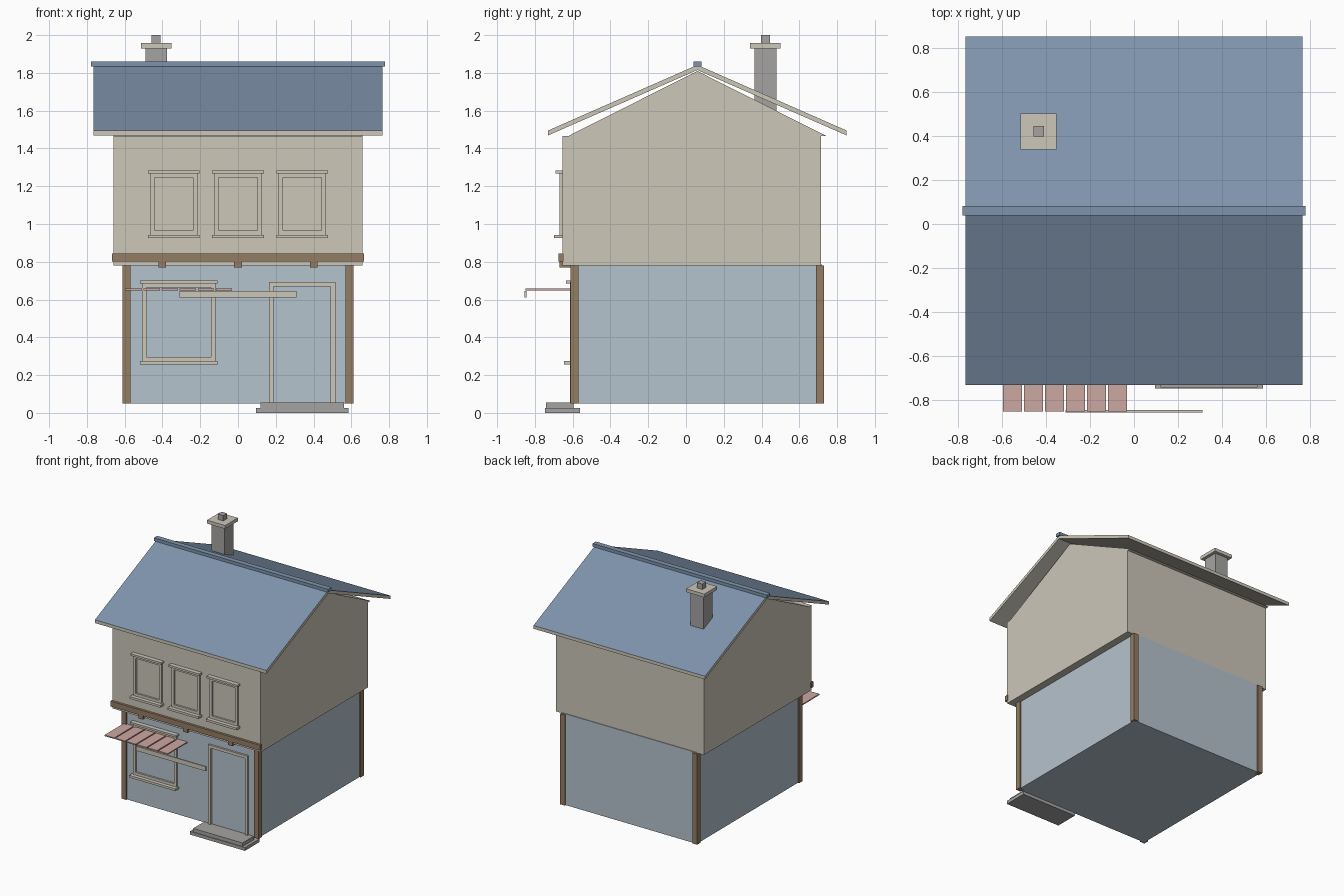
import bpy

if "Cube" in bpy.data.objects:
    bpy.data.objects.remove(bpy.data.objects["Cube"], do_unlink=True)


def material(name, hex_code):
    """Flat material from an sRGB hex code."""
    def linear(c):
        return c / 12.92 if c <= 0.04045 else ((c + 0.055) / 1.055) ** 2.4
    rgb = [linear(int(hex_code[i:i + 2], 16) / 255) for i in (0, 2, 4)]
    m = bpy.data.materials.new(name)
    m.use_nodes = True
    m.diffuse_color = (*rgb, 1)
    m.node_tree.nodes["Principled BSDF"].inputs["Base Color"].default_value = (*rgb, 1)
    return m


CREAM = material("cream plaster", "ccc7b9")
BLUE = material("pale blue wall", "b5c3cd")
TIMBER = material("brown timber", "957d64")
ROOF = material("slate blue roof", "7f94ac")
STONE = material("grey stone", "a5a4a2")
PINK = material("pink awning", "cda8a2")


def extrude(name, profile, x0, x1, *mats):
    """Extrude a (y, z) outline along x."""
    n = len(profile)
    verts = [(x, y, z) for x in (x0, x1) for y, z in profile]
    faces = [list(range(n))[::-1], list(range(n, 2 * n))]
    faces += [(i, (i + 1) % n, (i + 1) % n + n, i + n) for i in range(n)]
    mesh = bpy.data.meshes.new(name)
    mesh.from_pydata(verts, [], faces)
    mesh.update()
    for m in mats:
        mesh.materials.append(m)
    obj = bpy.data.objects.new(name, mesh)
    bpy.context.scene.collection.objects.link(obj)
    return obj


def box(name, x, y, z, mat):
    """Box from its (low, high) extents."""
    outline = [(y[0], z[0]), (y[1], z[0]), (y[1], z[1]), (y[0], z[1])]
    return extrude(name, outline, x[0], x[1], mat)


def frame(name, x, y, z, t, bottom=True):
    """Rectangular trim made of bars of width t."""
    box(name + "_left_jamb", (x[1] - t, x[1]), y, z, CREAM)
    box(name + "_right_jamb", (x[0], x[0] + t), y, z, CREAM)
    inner = (x[0] + t, x[1] - t)
    box(name + "_head", inner, y, (z[1] - t, z[1]), CREAM)
    if bottom:
        box(name + "_foot", inner, y, (z[0], z[0] + t), CREAM)


def window(name, x, wall, z):
    """Framed window with a lintel and a deeper sill."""
    frame(name, x, (wall - 0.015, wall + 0.01), z, 0.022)
    wide = (x[0] - 0.012, x[1] + 0.012)
    box(name + "_lintel", wide, (wall - 0.035, wall + 0.01), (z[1], z[1] + 0.016), CREAM)
    box(name + "_sill", wide, (wall - 0.045, wall + 0.01), (z[0] - 0.018, z[0]), CREAM)


# Two storeys and the gable
box("ground_floor", (-0.6, 0.6), (-0.6, 0.72), (0.05, 0.785), BLUE)
box("upper_floor", (-0.66, 0.66), (-0.655, 0.715), (0.78, 1.465), CREAM)
RIDGE_Y = 0.06
extrude("gable", [(RIDGE_Y - 0.685, 1.465), (RIDGE_Y + 0.685, 1.465), (RIDGE_Y, 1.81)],
        -0.66, 0.66, CREAM)

# Corner posts
for side, x in (("right", -0.59), ("left", 0.59)):
    for end, y in (("front", -0.59), ("back", 0.71)):
        box(f"{end}_{side}_post", (x - 0.021, x + 0.021), (y - 0.021, y + 0.021),
            (0.05, 0.78), TIMBER)

# Jetty beam and brackets
box("jetty_beam", (-0.667, 0.667), (-0.674, -0.645), (0.802, 0.845), TIMBER)
for i, x in enumerate((-0.4, 0, 0.4)):
    box(f"jetty_bracket_{i + 1}", (x - 0.02, x + 0.02), (-0.67, -0.6), (0.77, 0.803), TIMBER)

# Roof slopes, with slate on the top faces only
for name, s in (("front_roof", -1), ("back_roof", 1)):
    eave = RIDGE_Y + s * 0.79
    outline = [(RIDGE_Y, 1.815), (eave, 1.469), (eave, 1.495), (RIDGE_Y, 1.842)]
    if s < 0:
        outline.reverse()
    slope = extrude(name, outline, -0.765, 0.765, CREAM, ROOF)
    for face in slope.data.polygons:
        if face.normal.z > 0.5:
            face.material_index = 1
box("ridge_cap", (-0.777, 0.777), (RIDGE_Y - 0.021, RIDGE_Y + 0.021), (1.834, 1.859), ROOF)

# Chimney
cx, cy = -0.433, 0.42
for name, r, z, mat in (("chimney_stack", 0.058, (1.46, 1.93), STONE),
                        ("chimney_cap", 0.081, (1.93, 1.957), CREAM),
                        ("chimney_pot", 0.024, (1.957, 2.0), STONE)):
    box(name, (cx - r, cx + r), (cy - r, cy + r), z, mat)

# Windows
for i, x in enumerate((-0.34, 0, 0.34)):
    window(f"upper_window_{i + 1}", (x - 0.125, x + 0.125), -0.655, (0.943, 1.268))
window("shop_window", (-0.507, -0.12), -0.6, (0.275, 0.685))

# Door trim and steps
frame("door", (0.163, 0.515), (-0.615, -0.59), (0.055, 0.694), 0.024, bottom=False)
box("upper_step", (0.12, 0.56), (-0.742, -0.595), (0.026, 0.055), STONE)
box("lower_step", (0.095, 0.585), (-0.747, -0.56), (0, 0.026), STONE)

# Awning slats and front rail
for i in range(6):
    x = -0.595 + i * 0.0955
    box(f"awning_slat_{i + 1}", (x, x + 0.086), (-0.85, -0.6), (0.649, 0.658), PINK)
box("awning_rail", (-0.31, 0.31), (-0.856, -0.845), (0.61, 0.646), CREAM)
